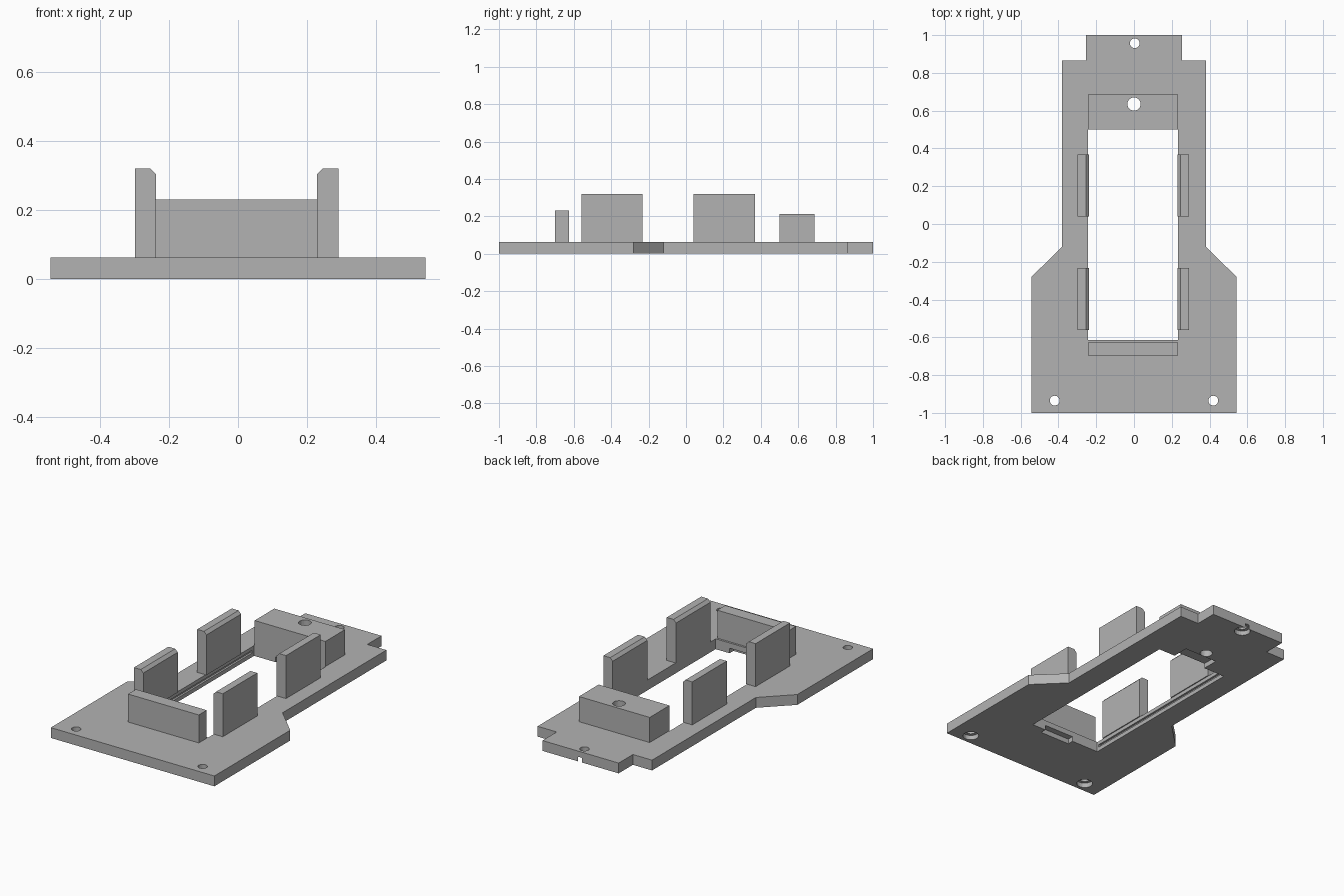
import bpy
import bmesh

cube = bpy.data.objects.get("Cube")
if cube:
    bpy.data.objects.remove(cube, do_unlink=True)

# One plain grey for the whole bracket
grey = bpy.data.materials.new("plain_grey")
grey.use_nodes = True
colour = (0.45, 0.45, 0.45, 1)
grey.diffuse_color = colour
grey.node_tree.nodes["Principled BSDF"].inputs["Base Color"].default_value = colour


def prism(name, profile, depth, place):
    """Extrude a 2D profile; place maps (u, v, w) to x, y, z."""
    bm = bmesh.new()
    base = bm.faces.new([bm.verts.new(place(u, v, depth[0])) for u, v in profile])
    moved = bmesh.ops.extrude_face_region(bm, geom=[base])["geom"]
    for vert in [g for g in moved if isinstance(g, bmesh.types.BMVert)]:
        vert.co = vert.co + place(0, 0, depth[1] - depth[0])
    bmesh.ops.recalc_face_normals(bm, faces=bm.faces)
    mesh = bpy.data.meshes.new(name)
    bm.to_mesh(mesh)
    bm.free()
    mesh.materials.append(grey)
    obj = bpy.data.objects.new(name, mesh)
    bpy.context.collection.objects.link(obj)
    return obj


from mathutils import Vector


def upright(u, v, w):
    return Vector((u, v, w))


def lengthwise(u, v, w):
    return Vector((u, w, v))


def box(name, x, y, z):
    return prism(name, [(x[0], y[0]), (x[1], y[0]), (x[1], y[1]), (x[0], y[1])], z, upright)


def drill(x, y, radius, bottom, top):
    bpy.ops.mesh.primitive_cylinder_add(vertices=24, radius=radius, depth=top - bottom,
                                        location=(x, y, (bottom + top) / 2))
    cutter = bpy.context.object
    cutter.name = "drill_cutter"
    cutter.data.materials.append(grey)
    return cutter


def cut(target, cutter):
    cutter.hide_render = True
    mod = target.modifiers.new("cut", "BOOLEAN")
    mod.operation = "DIFFERENCE"
    mod.solver = "EXACT"
    mod.object = cutter
    bpy.context.view_layer.objects.active = target
    bpy.ops.object.modifier_apply(modifier=mod.name)
    bpy.data.objects.remove(cutter, do_unlink=True)


PLATE = 0.062

# Base plate with flared front and narrow rear tab
half = [(0.543, -1), (0.543, -0.28), (0.38, -0.12), (0.38, 0.865), (0.253, 0.865), (0.253, 1)]
outline = half + [(-x, y) for x, y in reversed(half)]
plate = prism("base_plate", outline, (0, PLATE), upright)

# Central window, shallow side groove and underside reliefs
cut(plate, box("window_cutter", (-0.243, 0.232), (-0.613, 0.5), (-0.1, 0.2)))
cut(plate, box("groove_cutter", (-0.255, -0.2), (-0.6, 0.48), (0.024, 0.04)))
cut(plate, box("front_relief_cutter", (-0.06, 0.14), (-0.65, -0.55), (-0.1, 0.03)))
cut(plate, box("rear_relief_cutter", (-0.1, 0.12), (0.45, 0.6), (-0.1, 0.03)))

# Countersunk screw holes
for x, y in [(-0.42, -0.935), (0.42, -0.935), (0.004, 0.957)]:
    cut(plate, drill(x, y, 0.026, -0.1, 0.2))
    cut(plate, drill(x, y, 0.045, -0.1, 0.028))
cut(plate, drill(0, 0.635, 0.035, -0.1, 0.2))

# End supports
box("front_wall", (-0.24, 0.23), (-0.7, -0.625), (PLATE, 0.23))
rear_block = box("rear_block", (-0.24, 0.23), (0.5, 0.687), (PLATE, 0.213))
cut(rear_block, drill(0, 0.635, 0.035, -0.1, 0.4))

# Side guide walls with chamfered inner top edge
guide = [(0.295, PLATE), (0.295, 0.32), (0.25, 0.32), (0.233, 0.303), (0.233, PLATE)]
for end, span in (("front", (-0.56, -0.233)), ("rear", (0.04, 0.368))):
    for side, sign in (("left", 1), ("right", -1)):
        profile = [(sign * x - 0.004, z) for x, z in guide]
        prism(f"{end}_{side}_guide", profile, span, lengthwise)
